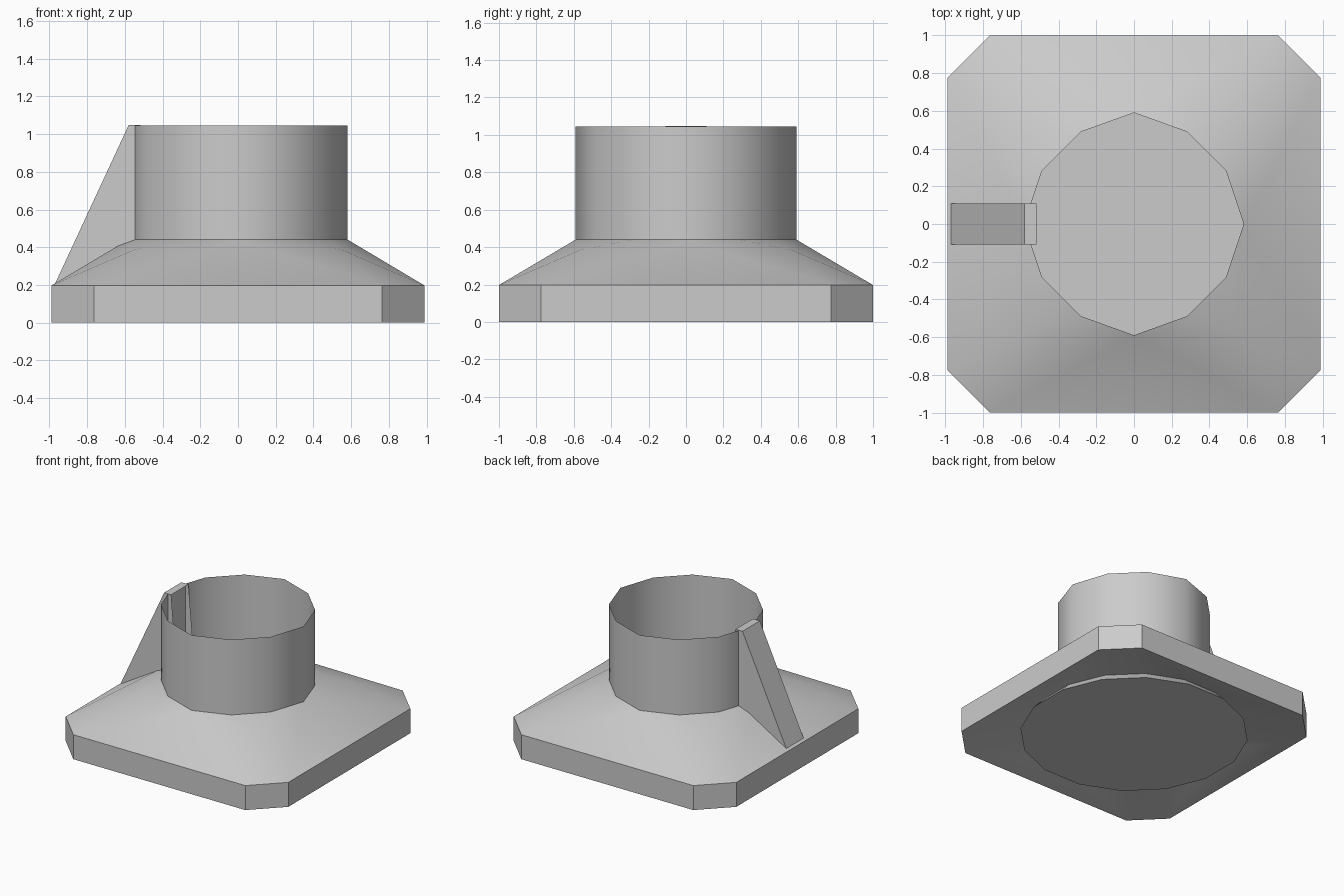
import bpy, bmesh, math

if "Cube" in bpy.data.objects:
    bpy.data.objects.remove(bpy.data.objects["Cube"])


def finish(name, bm):
    bmesh.ops.recalc_face_normals(bm, faces=bm.faces)
    mesh = bpy.data.meshes.new(name)
    bm.to_mesh(mesh)
    bm.free()
    ob = bpy.data.objects.new(name, mesh)
    bpy.context.collection.objects.link(ob)
    bpy.ops.object.select_all(action='DESELECT')
    ob.select_set(True)
    bpy.context.view_layer.objects.active = ob
    bpy.ops.object.shade_smooth_by_angle(angle=math.radians(40))
    return ob


def ring(bm, n, r, z, start=0.0):
    angles = [math.radians(start + 360 * i / n) for i in range(n)]
    return [bm.verts.new((r * math.cos(a), r * math.sin(a), z)) for a in angles]


def collar_ring(bm, z):
    """Twelve-sided collar loop, slightly pointed on the axes."""
    loop = ring(bm, 12, 0.564, z)
    for v in loop[::3]:
        v.co.x *= 0.582 / 0.564
        v.co.y *= 0.59 / 0.564
    return loop


def octagon(bm, z):
    q = [(0.99, -0.775), (0.99, 0.775), (0.765, 1), (-0.765, 1),
         (-0.99, 0.775), (-0.99, -0.775), (-0.765, -1), (0.765, -1)]
    return [bm.verts.new((x, y, z)) for x, y in q]


def wall(bm, a, b):
    n = len(a)
    for i in range(n):
        bm.faces.new((a[i], a[(i + 1) % n], b[(i + 1) % n], b[i]))


def stitch(bm, outer, inner):
    """Join two rings of different counts, ordered by edge direction."""
    edges = []
    for k, loop in enumerate((outer, inner)):
        for i, v in enumerate(loop):
            m = v.co + loop[(i + 1) % len(loop)].co
            edges.append(((math.degrees(math.atan2(m.y, m.x)) + 1) % 360, k))
    i = j = 0
    for _, k in sorted(edges):
        o, r = outer[i % len(outer)], inner[j % len(inner)]
        if k == 0:
            i += 1
            bm.faces.new((o, outer[i % len(outer)], r))
        else:
            j += 1
            bm.faces.new((o, inner[j % len(inner)], r))


def shoulder(bm, outer, inner):
    """Sloped shoulder with one ridge point on each diagonal."""
    for q, (sx, sy) in enumerate(((1, 1), (-1, 1), (-1, -1), (1, -1))):
        v = bm.verts.new((0.555 * sx, 0.565 * sy, 0.385))
        side, a, b = (outer[(2 * q + k) % 8] for k in range(3))
        r = [inner[(3 * q + k) % 12] for k in range(4)]
        bm.faces.new((side, a, r[0]))
        fan = [r[3], r[2], r[1], r[0], a, b, r[3]]
        for p, n in zip(fan, fan[1:]):
            bm.faces.new((v, p, n))


# Flange: chamfered plate, sloped shoulder and open collar
bm = bmesh.new()
low, high = octagon(bm, 0), octagon(bm, 0.197)
wall(bm, low, high)
neck, rim = collar_ring(bm, 0.44), collar_ring(bm, 1.045)
shoulder(bm, high, neck)
wall(bm, neck, rim)
# Hollowed underside with a flared foot disc
recess = ring(bm, 16, 0.76, 0.075, -11.25)
foot = ring(bm, 16, 0.832, 0, -11.25)
stitch(bm, low, recess)
wall(bm, recess, foot)
bm.faces.new(foot)
finish("collar_flange", bm)

# Sloping support rib: two sides, sloped face and top, open towards the collar
bm = bmesh.new()
profile = [(-0.445, 0.197), (-0.518, 1.048), (-0.58, 1.048), (-0.975, 0.197)]
sides = [[bm.verts.new((x, y, z)) for x, z in profile] for y in (-0.11, 0.11)]
for i in (1, 2):
    bm.faces.new((sides[0][i], sides[0][i + 1], sides[1][i + 1], sides[1][i]))
for s in sides:
    bm.faces.new(s)
finish("support_rib", bm)
